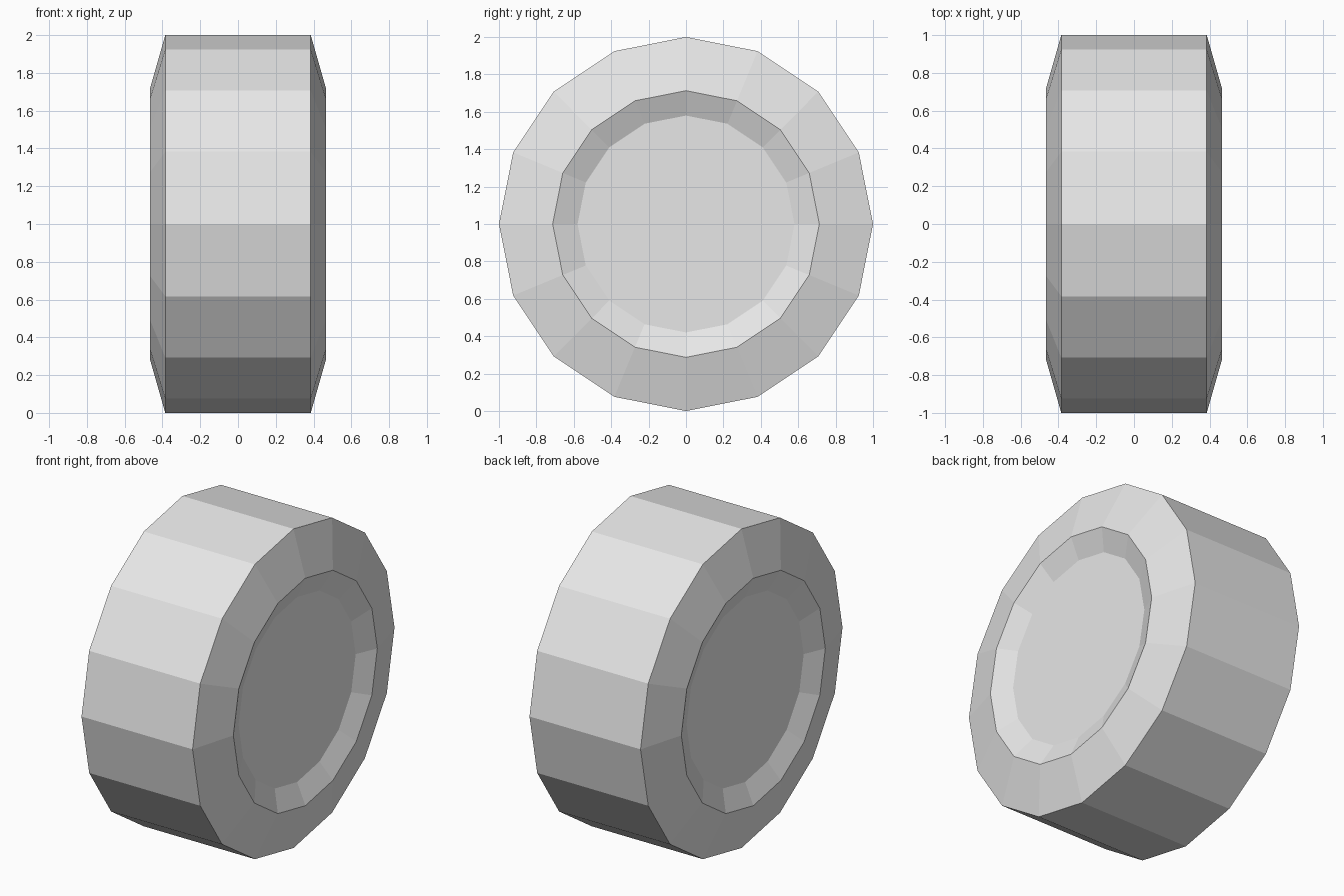
import bpy, bmesh, math

cube = bpy.data.objects.get("Cube")
if cube:
    bpy.data.objects.remove(cube, do_unlink=True)

SIDES = 16
CENTRE_Z = 1.0
# (x, radius) from the left hub edge, over the tread, to the right hub edge
HALF = [(0.41, 0.58), (0.467, 0.713), (0.385, 1.0)]
PROFILE = HALF + [(-x, r) for x, r in reversed(HALF)]

grey = bpy.data.materials.new("light grey")
grey.use_nodes = True
colour = (0.8, 0.8, 0.8, 1)
grey.diffuse_color = colour
grey.node_tree.nodes["Principled BSDF"].inputs["Base Color"].default_value = colour


def ring(bm, x, radius):
    """Ring of vertices around the axle."""
    step = 2 * math.pi / SIDES
    return [bm.verts.new((x, radius * math.cos(i * step), radius * math.sin(i * step)))
            for i in range(SIDES)]


def finish(bm, name):
    mesh = bpy.data.meshes.new(name)
    bm.to_mesh(mesh)
    bm.free()
    mesh.materials.append(grey)
    obj = bpy.data.objects.new(name, mesh)
    obj.location.z = CENTRE_Z
    bpy.context.collection.objects.link(obj)


# Tyre: tread, sloped sidewalls and the inner lips
bm = bmesh.new()
rings = [ring(bm, x, r) for x, r in PROFILE]
for a, b in zip(rings, rings[1:]):
    for i in range(SIDES):
        j = (i + 1) % SIDES
        bm.faces.new((a[i], b[i], b[j], a[j]))
# Outward means away from the axle on the tread
tread = max(bm.faces, key=lambda f: f.calc_center_median().yz.length)
tread.normal_update()
if tread.normal.yz.dot(tread.calc_center_median().yz) < 0:
    bmesh.ops.reverse_faces(bm, faces=bm.faces[:])
finish(bm, "tyre")

# Recessed hub discs, one on each side
for side, name in ((1, "left_hub"), (-1, "right_hub")):
    bm = bmesh.new()
    x, r = HALF[0]
    bm.faces.new(ring(bm, side * x, r)[::side])
    finish(bm, name)
